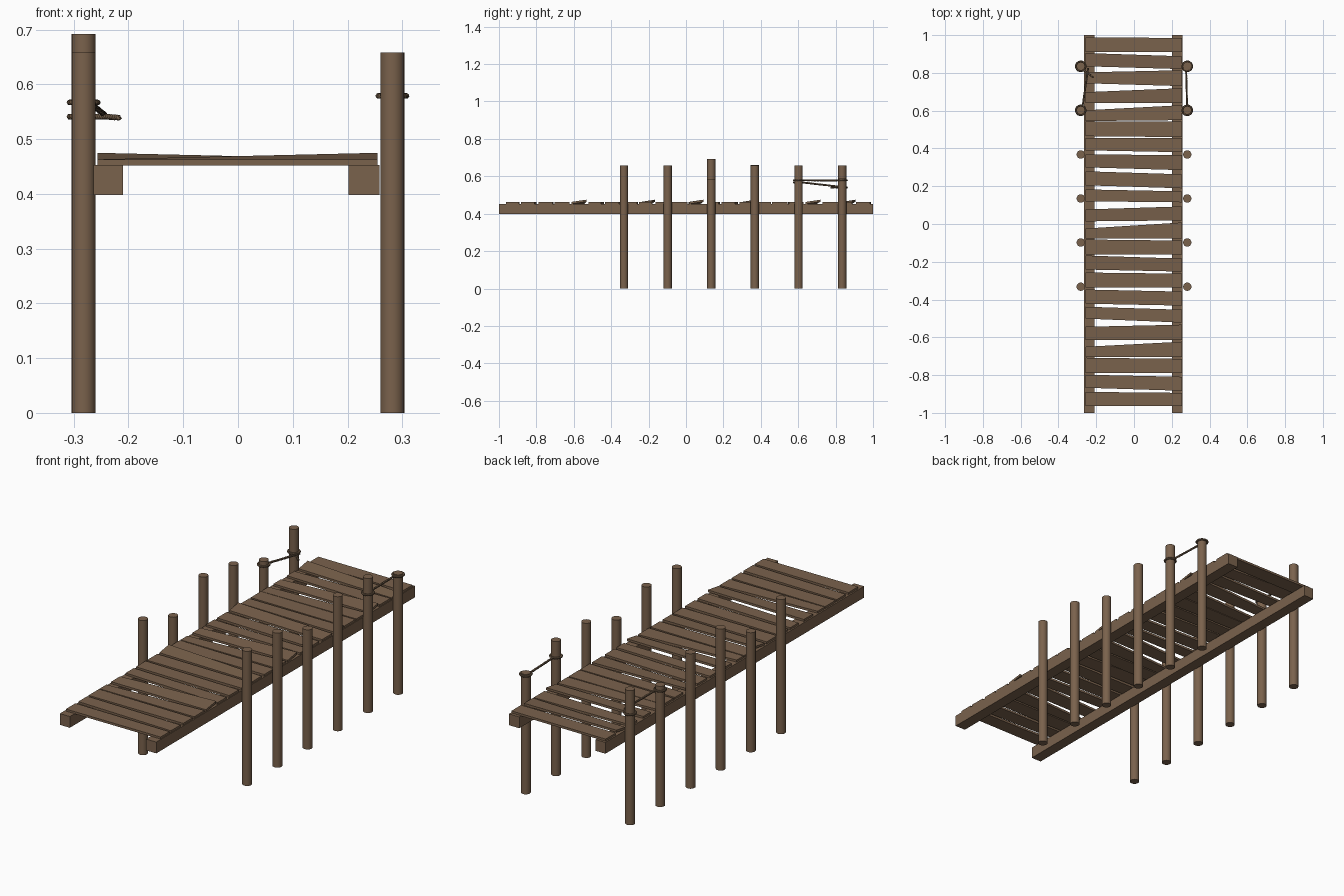
import bpy, bmesh, math
from mathutils import Vector

if "Cube" in bpy.data.objects:
    bpy.data.objects.remove(bpy.data.objects["Cube"])


def material(name, rgb):
    m = bpy.data.materials.new(name)
    m.diffuse_color = (*rgb, 1)
    m.use_nodes = True
    m.node_tree.nodes["Principled BSDF"].inputs["Base Color"].default_value = m.diffuse_color
    return m


WOOD = material("weathered brown wood", (0.195, 0.122, 0.073))
ROPE = material("brown rope", (0.16, 0.105, 0.062))


def finish(bm, name, mat, smooth=False):
    bmesh.ops.recalc_face_normals(bm, faces=bm.faces)
    me = bpy.data.meshes.new(name)
    bm.to_mesh(me)
    bm.free()
    me.materials.append(mat)
    ob = bpy.data.objects.new(name, me)
    bpy.context.collection.objects.link(ob)
    if smooth:
        bpy.ops.object.select_all(action='DESELECT')
        ob.select_set(True)
        bpy.context.view_layer.objects.active = ob
        bpy.ops.object.shade_smooth_by_angle(angle=math.radians(40))
    return ob


def hexa(name, corners):
    """Six-sided block from four bottom and four top corners."""
    bm = bmesh.new()
    v = [bm.verts.new(c) for c in corners]
    for f in ((0, 1, 2, 3), (4, 5, 6, 7), (0, 1, 5, 4),
              (1, 2, 6, 5), (2, 3, 7, 6), (3, 0, 4, 7)):
        bm.faces.new([v[i] for i in f])
    return finish(bm, name, WOOD)


# long side beams
for side, x0, x1 in (("left", -0.264, -0.21), ("right", 0.202, 0.258)):
    base = [(x0, -1), (x1, -1), (x1, 1), (x0, 1)]
    hexa(side + "_beam", [(x, y, z) for z in (0.398, 0.453) for x, y in base])

# posts, some shorter or taller
POST_Y = [-0.332, -0.098, 0.135, 0.368, 0.602, 0.835]
HEIGHTS = {"left": [0.658, 0.585, 0.692, 0.66, 0.59, 0.658],
           "right": [0.658, 0.658, 0.585, 0.658, 0.658, 0.587]}
PX = 0.282
for side, sx in (("left", -PX), ("right", PX)):
    for i, (y, h) in enumerate(zip(POST_Y, HEIGHTS[side])):
        bm = bmesh.new()
        bmesh.ops.create_cone(bm, cap_ends=True, segments=20, radius1=0.022,
                              radius2=0.022, depth=h)
        bmesh.ops.translate(bm, verts=bm.verts, vec=(sx, y, h / 2))
        finish(bm, f"{side}_post_{i + 1}", WOOD, True)

# deck planks: y span at the left end, y span at the right end
PLANKS = [(.988, .910, .985, .910), (.905, .835, .888, .820),
          (.803, .745, .814, .730), (.698, .640, .719, .640),
          (.602, .545, .629, .550), (.543, .465, .543, .460),
          (.454, .390, .454, .380), (.369, .300, .364, .285),
          (.279, .205, .263, .189), (.183, .120, .173, .115),
          (.077, .014, .093, .019), (-.024, -.077, .008, -.077),
          (-.082, -.162, -.088, -.162), (-.167, -.241, -.183, -.252),
          (-.257, -.337, -.263, -.337), (-.347, -.422, -.358, -.432),
          (-.438, -.501, -.454, -.522), (-.544, -.613, -.533, -.613),
          (-.650, -.703, -.623, -.703), (-.708, -.788, -.714, -.788),
          (-.798, -.867, -.809, -.883), (-.889, -.963, -.894, -.963)]
LIFT_LEFT, LIFT_RIGHT = (2, 8, 14), (4, 11, 18)   # warped planks
for i, (l1, l0, r1, r0) in enumerate(PLANKS, 1):
    zl = 0.012 if i in LIFT_LEFT else 0
    zr = 0.012 if i in LIFT_RIGHT else 0
    quad = [(-0.257, l0, 0), (0.255, r0, 0), (0.255, r1, zr), (-0.257, l1, zl)]
    hexa(f"deck_plank_{i:02d}",
         [(x, y, z + h) for z in (0.452, 0.463) for x, y, h in quad])


def rope(name, pts, closed=False, n=48, turns=14, r=0.0028):
    """Three strands twisted around a path."""
    pts = [Vector(p) for p in pts]
    segs = list(zip(pts, pts[1:] + pts[:1] if closed else pts[1:]))
    per = max(1, n // len(segs))
    path = [a.lerp(b, k / per) for a, b in segs for k in range(per)]
    if not closed:
        path.append(pts[-1])
    cu = bpy.data.curves.new(name, 'CURVE')
    cu.dimensions = '3D'
    cu.bevel_depth = r
    cu.bevel_resolution = 1
    cu.use_fill_caps = True
    cnt = len(path)
    for s in range(3):
        sp = cu.splines.new('POLY')
        sp.points.add(cnt - 1)
        sp.use_cyclic_u = closed
        for k, p in enumerate(path):
            nxt = path[(k + 1) % cnt] if closed or k < cnt - 1 else p
            t = (nxt - path[k - 1] if closed or k else nxt - p).normalized()
            u = t.cross(Vector((0, 0, 1))).normalized()
            w = t.cross(u)
            a = 2 * math.pi * (turns * k / cnt + s / 3)
            q = p + (u * math.cos(a) + w * math.sin(a)) * r
            sp.points[k].co = (*q, 1)
    cu.materials.append(ROPE)
    ob = bpy.data.objects.new(name, cu)
    bpy.context.collection.objects.link(ob)


def ring(name, x, y, z, n=60):
    rope(name, [(x + 0.0255 * math.cos(2 * math.pi * k / n),
                 y + 0.0255 * math.sin(2 * math.pi * k / n), z)
                for k in range(n)], True, n, 10)


# rope loops tied round the last two posts on each side
ring("left_rope_loop_front", -PX, 0.602, 0.567)
ring("left_rope_loop_back", -PX, 0.835, 0.541)
ring("right_rope_loop_front", PX, 0.602, 0.579)
ring("right_rope_loop_back", PX, 0.835, 0.579)

# slack ropes between the loops and one loose end
rope("left_rope", [(-0.272, 0.625, 0.567), (-0.258, 0.72, 0.556),
                   (-0.243, 0.825, 0.544)], n=80, turns=12)
rope("right_rope", [(0.281, 0.625, 0.579), (0.276, 0.81, 0.577)],
     n=80, turns=12)
rope("loose_rope_end", [(-0.268, 0.815, 0.541), (-0.24, 0.795, 0.541),
                        (-0.216, 0.776, 0.539)], n=36, turns=5)
